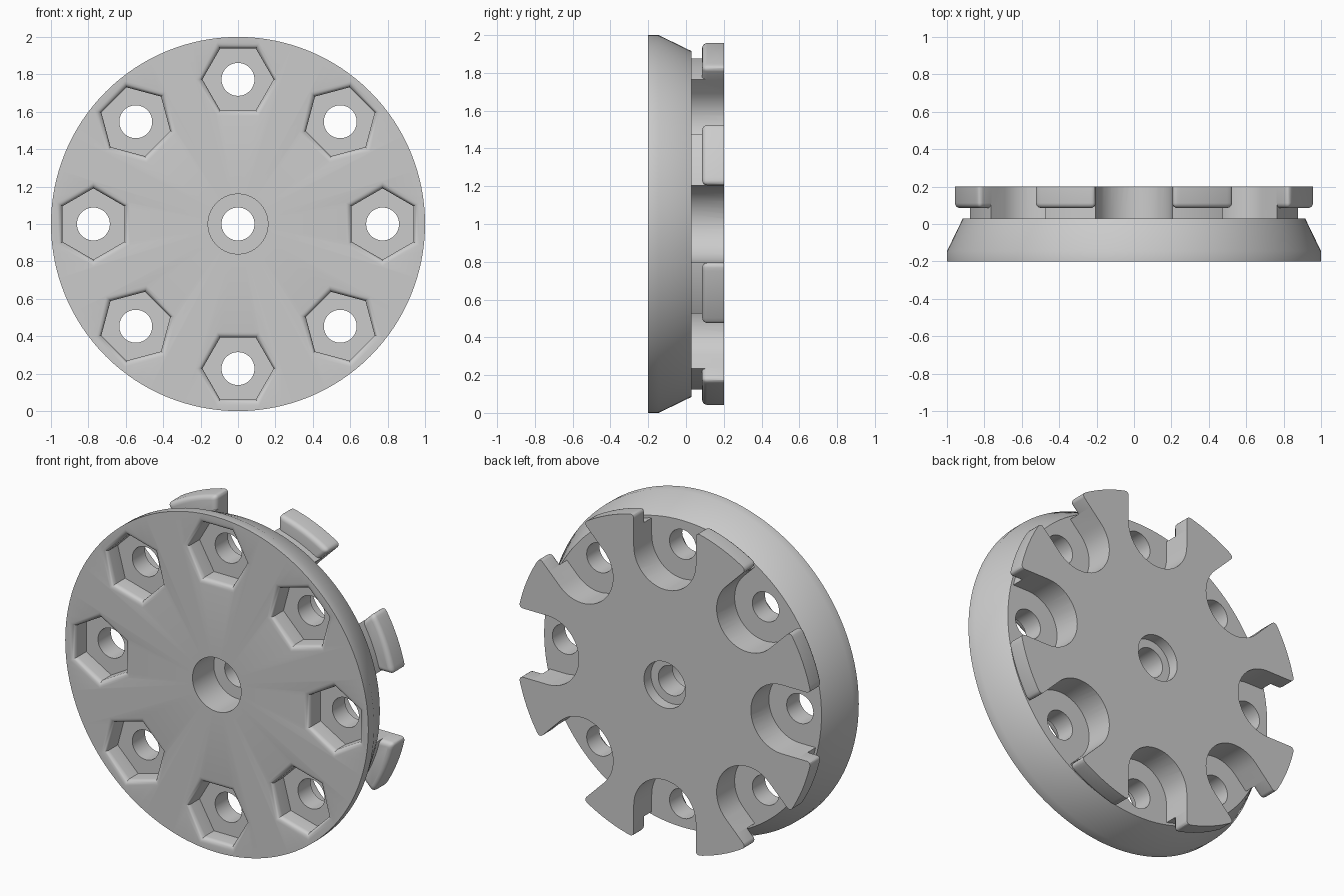
import bpy, bmesh, math
from math import sin, cos, pi, asin

cube = bpy.data.objects.get("Cube")
if cube:
    bpy.data.objects.remove(cube)

COUNT, PITCH = 8, 0.773        # bolt stations and their pitch radius
FRONT, FLOOR, BACK = -0.2, 0.03, 0.2
SLOT, CORE, RIM = 0.205, 0.9, 0.985

grey = bpy.data.materials.new("plain grey")
grey.use_nodes = True
grey.diffuse_color = (0.6, 0.6, 0.6, 1)
grey.node_tree.nodes["Principled BSDF"].inputs["Base Color"].default_value = (0.6, 0.6, 0.6, 1)


def place(u, v, y, a):
    """Radial u, tangential v, depth y, turned by a about the wheel axis."""
    return (u * cos(a) - v * sin(a), y, 1 + u * sin(a) + v * cos(a))


def loft(bm, sections, a):
    """Capped solid through (outline, depth) sections; returns its rings."""
    rings = [[bm.verts.new(place(u, v, y, a)) for u, v in pts] for pts, y in sections]
    n = len(rings[0])
    for r, s in zip(rings, rings[1:]):
        for i in range(n):
            j = (i + 1) % n
            bm.faces.new((r[i], r[j], s[j], s[i]))
    bm.faces.new(rings[0][::-1])
    bm.faces.new(rings[-1])
    return rings


def finish(bm, name):
    bmesh.ops.recalc_face_normals(bm, faces=bm.faces)
    me = bpy.data.meshes.new(name)
    bm.to_mesh(me)
    bm.free()
    me.materials.append(grey)
    ob = bpy.data.objects.new(name, me)
    bpy.context.collection.objects.link(ob)
    return ob


def activate(ob):
    bpy.ops.object.select_all(action='DESELECT')
    ob.select_set(True)
    bpy.context.view_layer.objects.active = ob


def cut(target, sections, name):
    """Subtract one lofted cutter at every station."""
    bm = bmesh.new()
    for k in range(COUNT):
        loft(bm, sections, 2 * pi * k / COUNT)
    cutter = finish(bm, name)
    cutter.hide_render = True
    mod = target.modifiers.new(name, 'BOOLEAN')
    mod.operation, mod.solver, mod.object = 'DIFFERENCE', 'EXACT', cutter
    activate(target)
    bpy.ops.object.modifier_apply(modifier=name)
    bpy.data.objects.remove(cutter)


def ngon(n, r, turn=0.0):
    return [(PITCH + r * cos(turn + 2 * pi * i / n), r * sin(turn + 2 * pi * i / n))
            for i in range(n)]


# Wheel body: turned section with stepped centre bore
profile = [(0.16, FRONT), (1, FRONT), (1, -0.145), (0.915, FLOOR), (CORE, FLOOR),
           (CORE, BACK), (0.137, BACK), (0.137, 0.135), (0.088, 0.135),
           (0.088, 0), (0.16, 0)]
bm = bmesh.new()
SEG = 128
rings = [[bm.verts.new(place(r, 0, y, 2 * pi * i / SEG)) for r, y in profile] for i in range(SEG)]
for i in range(SEG):
    p, q = rings[i], rings[(i + 1) % SEG]
    for j in range(len(profile)):
        k = (j + 1) % len(profile)
        bm.faces.new((p[j], p[k], q[k], q[j]))
body = finish(bm, "wheel_body")

# Round-ended slots open to the rim on the back
slot = [(PITCH + SLOT * cos(t), SLOT * sin(t))
        for t in (pi / 2 + pi * i / 24 for i in range(25))]
slot += [(1.1, -SLOT), (1.1, SLOT)]
cut(body, [(slot, FLOOR), (slot, 0.3)], "slot_cutter")

# Hexagonal nut pockets with a rounded mouth
FILLET, FLAT = 0.03, 0.165
steps = [(FLAT, -0.09)]
for i in range(6):
    t = pi / 2 * i / 5
    steps.append((FLAT + FILLET * (1 - cos(t)), FRONT + FILLET * (1 - sin(t))))
steps.append((FLAT + FILLET, -0.3))
cut(body, [(ngon(6, f / cos(pi / 6), pi / 6), y) for f, y in steps], "pocket_cutter")

# Bolt holes
cut(body, [(ngon(40, 0.088), -0.3), (ngon(40, 0.088), 0.3)], "hole_cutter")

# Overhanging rim lips at the ends of the arms
N = 9


def arc(r):
    half = pi / COUNT - asin(SLOT / r)
    return [(r * cos(t), r * sin(t)) for t in (half * (2 * i / (N - 1) - 1) for i in range(N))]


outline = arc(RIM) + arc(CORE - 0.003)[::-1]
bm = bmesh.new()
edges = []
for k in range(COUNT):
    low, high = loft(bm, [(outline, 0.085), (outline, BACK)], 2 * pi * (k + 0.5) / COUNT)
    pairs = list(zip(low[:N], low[1:N + 1])) + [(low[-1], low[0])]
    pairs += [(low[0], high[0]), (low[N - 1], high[N - 1])]
    edges += [bm.edges.get(p) for p in pairs]
bmesh.ops.recalc_face_normals(bm, faces=bm.faces)
bmesh.ops.bevel(bm, geom=edges, offset=0.027, segments=4, profile=0.5, affect='EDGES')
lips = finish(bm, "rim_lips")

for ob in (body, lips):
    activate(ob)
    bpy.ops.object.shade_smooth_by_angle(angle=math.radians(28))
